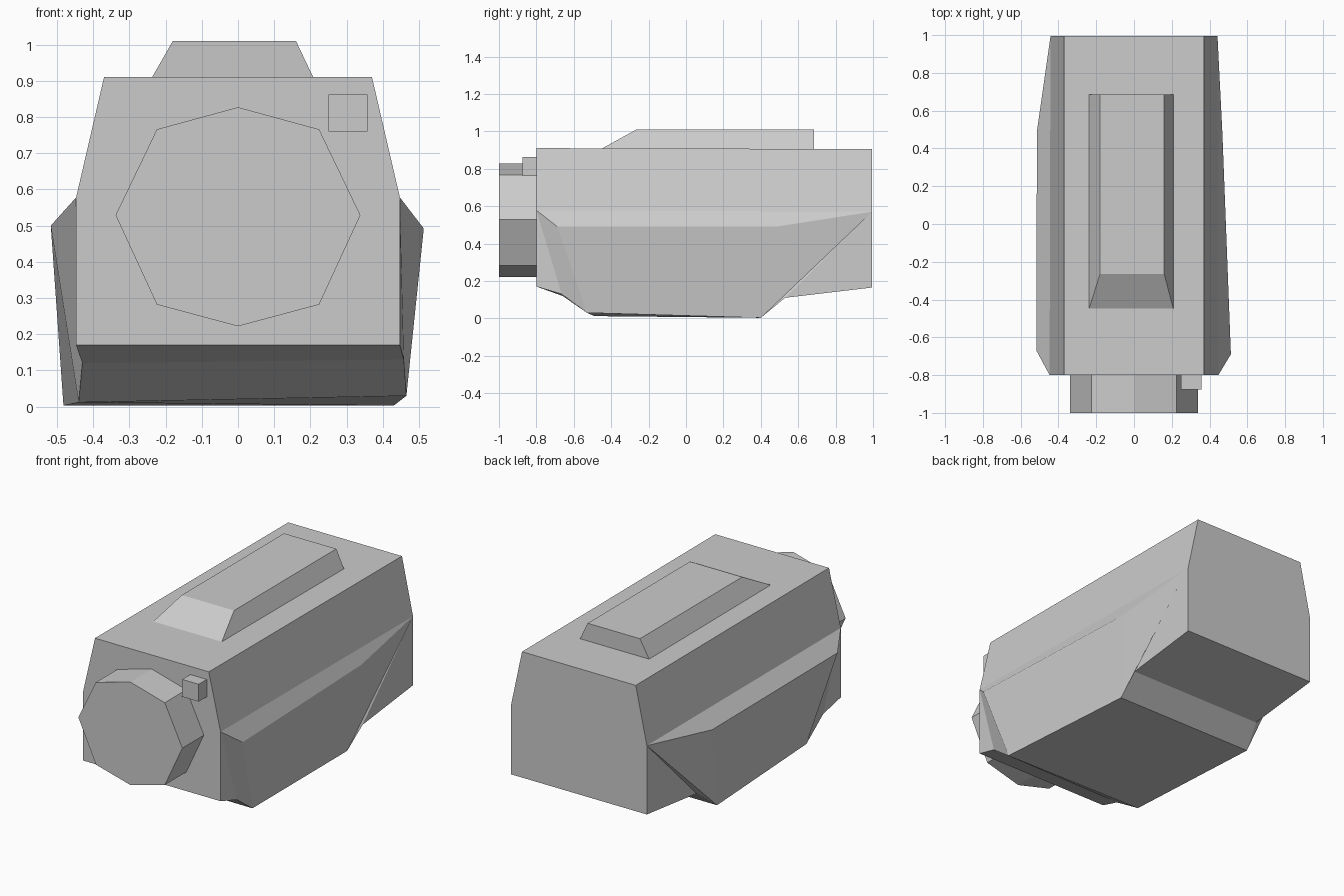
import bpy
import bmesh

cube = bpy.data.objects.get("Cube")
if cube:
    bpy.data.objects.remove(cube, do_unlink=True)

grey = bpy.data.materials.new("plain_grey")
grey.use_nodes = True
tone = (0.6, 0.6, 0.6, 1)
grey.diffuse_color = tone
grey.node_tree.nodes["Principled BSDF"].inputs["Base Color"].default_value = tone


def finish(name, bm):
    """Turn a bmesh into a flat shaded grey object."""
    bmesh.ops.recalc_face_normals(bm, faces=bm.faces[:])
    mesh = bpy.data.meshes.new(name)
    bm.to_mesh(mesh)
    bm.free()
    mesh.materials.append(grey)
    obj = bpy.data.objects.new(name, mesh)
    bpy.context.collection.objects.link(obj)
    return obj


def loft(name, first, second):
    """Solid between two matching outlines."""
    bm = bmesh.new()
    a = [bm.verts.new(p) for p in first]
    b = [bm.verts.new(p) for p in second]
    bm.faces.new(a)
    bm.faces.new(b)
    for i in range(len(a)):
        j = (i + 1) % len(a)
        bm.faces.new((a[i], a[j], b[j], b[i]))
    return finish(name, bm)


def rectangle(x0, x1, y0, y1, z):
    return [(x0, y0, z), (x1, y0, z), (x1, y1, z), (x0, y1, z)]


# Body: named corner points, the two flanks differ slightly
front, back = -0.8, 0.995
left_flank = {
    "top_front": (0.37, front, 0.91), "top_back": (0.37, back, 0.905),
    "shoulder_front": (0.447, front, 0.578), "shoulder_back": (0.442, back, 0.57),
    "bulge_front": (0.513, -0.69, 0.492), "bulge_back": (0.468, 0.48, 0.49),
    "base_front": (0.447, front, 0.17), "base_back": (0.442, back, 0.165),
    "step_front": (0.458, -0.665, 0.13), "step_back": (0.44, 0.53, 0.11),
    "low_front": (0.465, -0.53, 0.03), "low_back": (0.43, 0.4, 0.003),
}
right_flank = {key: (-x, y, z) for key, (x, y, z) in left_flank.items()}
right_flank.update({
    "bulge_front": (-0.517, -0.67, 0.5), "bulge_back": (-0.514, 0.49, 0.49),
    "step_front": (-0.43, -0.66, 0.12),
    "low_front": (-0.44, -0.49, 0.012), "low_back": (-0.482, 0.4, 0.003),
})
flank_faces = [
    "top_front top_back shoulder_back shoulder_front",
    "shoulder_front shoulder_back bulge_back bulge_front",
    "bulge_front bulge_back low_back low_front",
    "shoulder_front bulge_front low_front step_front",
    "shoulder_front step_front base_front",
    "shoulder_back low_back bulge_back",
    "shoulder_back step_back low_back",
    "shoulder_back base_back step_back",
]
cross_strips = [
    "top_front top_back", "base_back step_back", "step_back low_back",
    "low_back low_front", "low_front step_front", "step_front base_front",
]
bm = bmesh.new()
sides = [{key: bm.verts.new(p) for key, p in flank.items()}
         for flank in (left_flank, right_flank)]
for side in sides:
    for face in flank_faces:
        bm.faces.new([side[key] for key in face.split()])
left, right = sides
for strip in cross_strips:
    a, b = strip.split()
    bm.faces.new((left[a], left[b], right[b], right[a]))
for end in ("front", "back"):
    keys = [part + "_" + end for part in ("top", "shoulder", "base")]
    bm.faces.new([left[k] for k in keys] + [right[k] for k in reversed(keys)])
finish("body", bm)

# Top housing with sloping front and sides, upright back
loft("top_housing", rectangle(-0.24, 0.21, -0.455, 0.685, 0.905),
     rectangle(-0.18, 0.16, -0.265, 0.685, 1.01))

# Eight sided lens barrel
half = [(0, 0.302), (0.224, 0.241), (0.338, 0.004), (0.224, -0.243), (0, -0.303)]
outline = half + [(-x, z) for x, z in half[-2:0:-1]]
loft("lens_barrel", [(x, -1, 0.525 + z) for x, z in outline],
     [(x, front, 0.525 + z) for x, z in outline])

# Small square window block beside the lens
loft("window_block", rectangle(0.25, 0.357, -0.875, front, 0.76),
     rectangle(0.25, 0.357, -0.875, front, 0.862))
